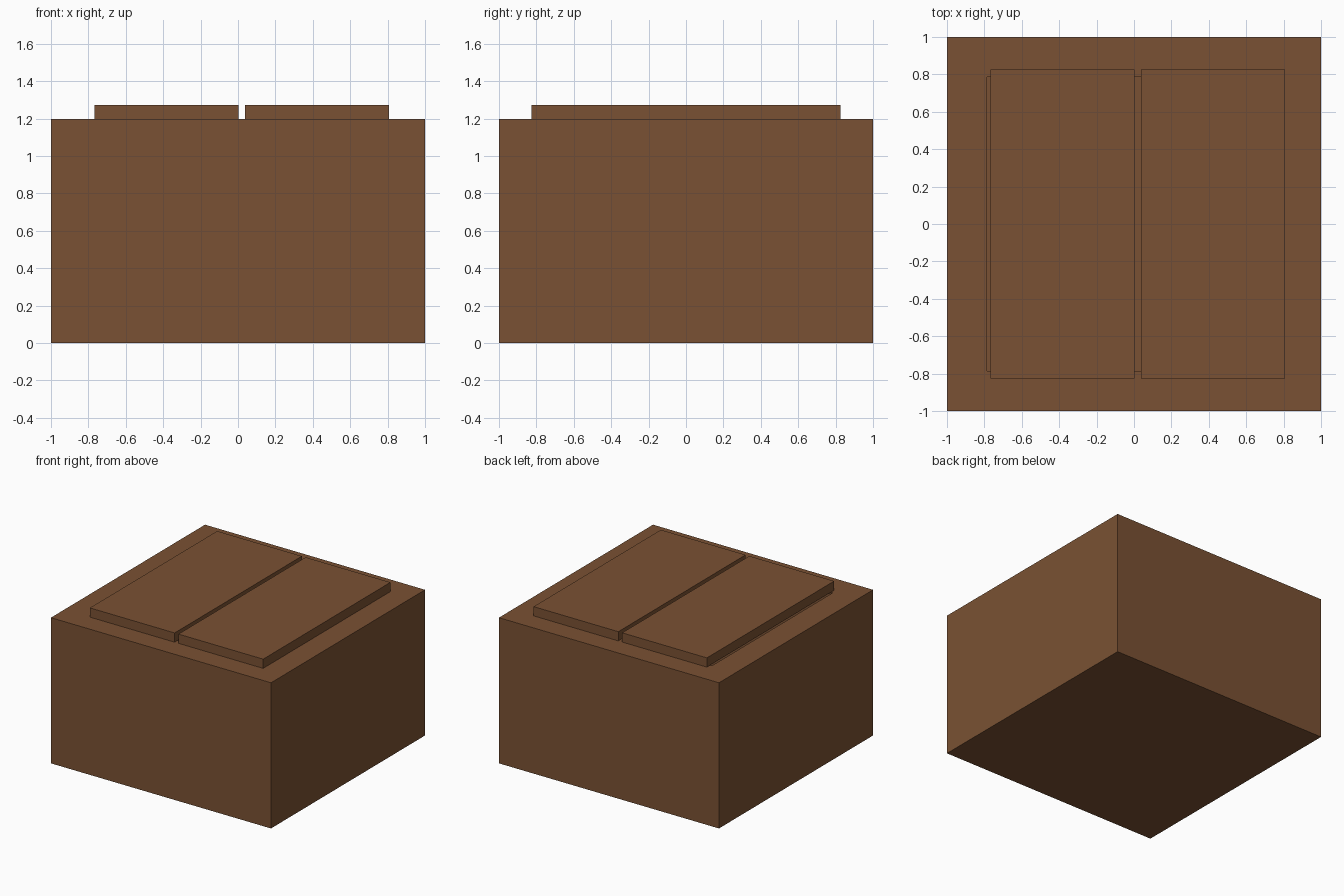
import bpy, bmesh

if "Cube" in bpy.data.objects:
    bpy.data.objects.remove(bpy.data.objects["Cube"])

wood = bpy.data.materials.new("brown wood")
wood.diffuse_color = (0.195, 0.083, 0.033, 1)
wood.use_nodes = True
wood.node_tree.nodes["Principled BSDF"].inputs["Base Color"].default_value = wood.diffuse_color


def make_box(bm, lo, hi):
    """Add an axis-aligned box spanning lo to hi."""
    verts = bmesh.ops.create_cube(bm, size=1)["verts"]
    for v in verts:
        for i in range(3):
            v.co[i] = lo[i] + (v.co[i] + 0.5) * (hi[i] - lo[i])


def finish(name, bm):
    mesh = bpy.data.meshes.new(name)
    bm.to_mesh(mesh)
    bm.free()
    mesh.materials.append(wood)
    obj = bpy.data.objects.new(name, mesh)
    bpy.context.collection.objects.link(obj)
    return obj


# Hollow crate: inset the top face, then push it down to the inner floor
WALL, FLOOR, TOP = 0.215, 0.2, 1.197
bm = bmesh.new()
make_box(bm, (-1, -1, 0), (1, 1, TOP))
bm.normal_update()
top = max(bm.faces, key=lambda f: f.calc_center_median().z)
bmesh.ops.inset_region(bm, faces=[top], thickness=WALL, use_even_offset=True)
rim = list(top.verts)
walls = bmesh.ops.extrude_discrete_faces(bm, faces=[top])["faces"]
for v in walls[0].verts:
    v.co.z = FLOOR
bmesh.ops.recalc_face_normals(bm, faces=bm.faces)
finish("crate", bm)

# Two lid panels lying over the opening, with a narrow gap between them
for name, x in (("left_lid", -0.768), ("right_lid", 0.037)):
    bm = bmesh.new()
    make_box(bm, (x, -0.826, TOP), (x + 0.77, 0.826, 1.273))
    finish(name, bm)
